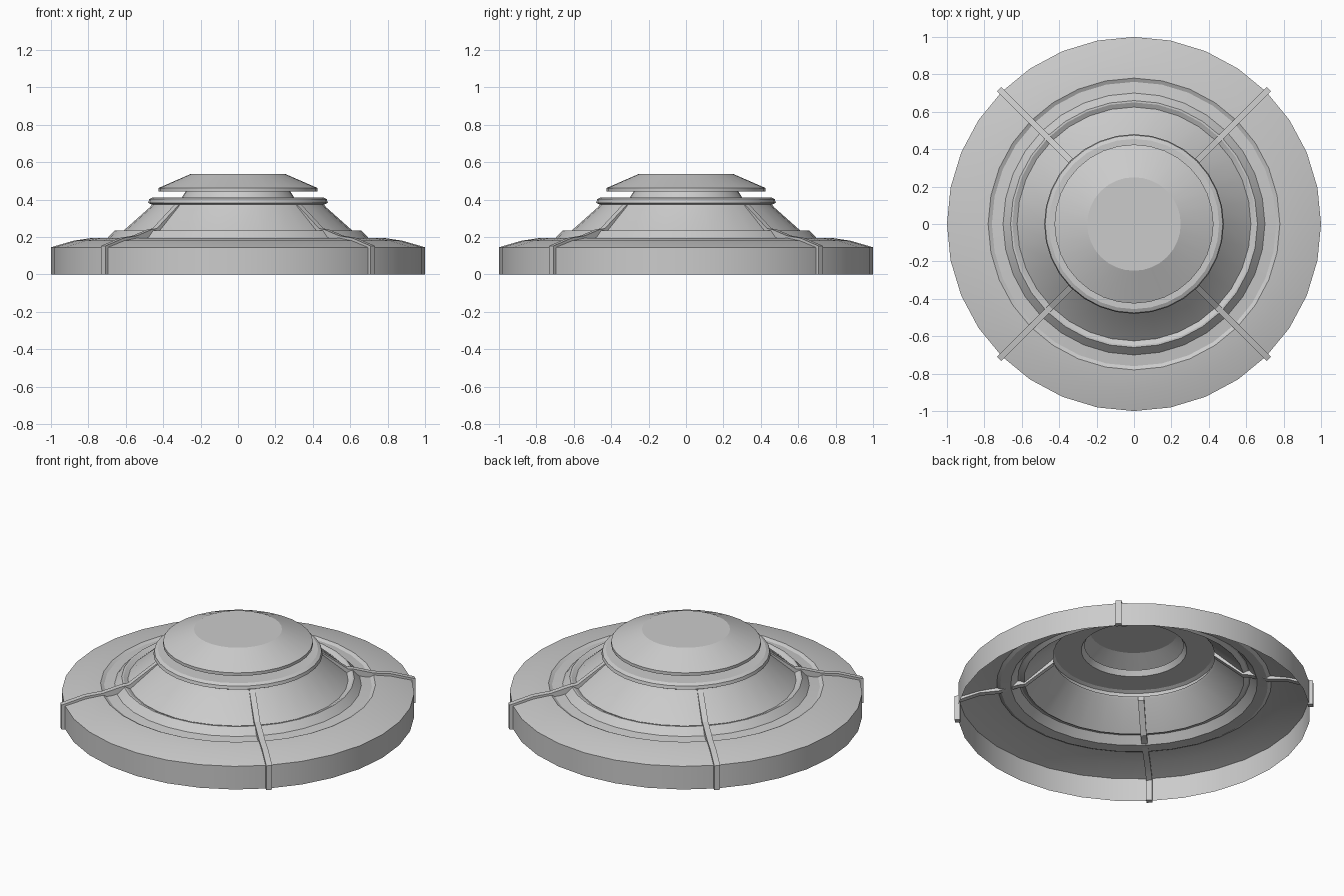
import bpy, bmesh, math

if "Cube" in bpy.data.objects:
    bpy.data.objects.remove(bpy.data.objects["Cube"])

SEG = 32

grey = bpy.data.materials.new("plain grey")
grey.diffuse_color = (0.6, 0.6, 0.6, 1)
grey.use_nodes = True
grey.node_tree.nodes["Principled BSDF"].inputs["Base Color"].default_value = grey.diffuse_color


def finish(name, bm, angle):
    bmesh.ops.remove_doubles(bm, verts=bm.verts, dist=1e-5)
    bmesh.ops.recalc_face_normals(bm, faces=bm.faces)
    me = bpy.data.meshes.new(name)
    bm.to_mesh(me)
    bm.free()
    me.materials.append(grey)
    ob = bpy.data.objects.new(name, me)
    bpy.context.collection.objects.link(ob)
    bpy.ops.object.select_all(action='DESELECT')
    ob.select_set(True)
    bpy.context.view_layer.objects.active = ob
    bpy.ops.object.shade_smooth_by_angle(angle=math.radians(angle))
    return ob


def lathe(name, profile):
    """Spin an (r, z) profile, outside to centre, about the z axis."""
    bm = bmesh.new()
    vs = [bm.verts.new((r, 0, z)) for r, z in profile]
    es = [bm.edges.new(p) for p in zip(vs, vs[1:])]
    bmesh.ops.spin(bm, geom=vs + es, axis=(0, 0, 1), cent=(0, 0, 0),
                   angle=2 * math.pi, steps=SEG, use_merge=True)
    ob = finish(name, bm, 20)
    me = ob.data
    # open shell: make the outside the front
    if sum(p.normal.z * p.area for p in me.polygons) < 0:
        me.flip_normals()
    return ob


# hollow body: outer rim, two raised rings, cone and collar
lathe("body_shell", [
    (1, 0), (1, .145), (.88, .18), (.78, .195), (.76, .185), (.70, .192),
    (.66, .235), (.65, .235), (.625, .222), (.47, .36), (.46, .373),
    (.48, .383), (.475, .402), (.455, .412), (.30, .412), (.28, .443)])

# top cap with flat underside around the neck
lathe("top_cap", [
    (.28, .443), (.425, .443), (.425, .462), (.25, .538), (0, .538)])

# four ribs over the body, running down the rim
RIB = [(.46, .375), (.63, .246), (.67, .240), (.78, .207),
       (.88, .195), (1.02, .152), (1.02, 0)]
INNER = [(.455, .345), (.62, .212), (.66, .208), (.77, .175),
         (.88, .168), (.99, .13), (.99, 0)]
HALF = .017
for i, name in enumerate(("back_right", "back_left", "front_left", "front_right")):
    a = math.radians(45 + 90 * i)
    c, s = math.cos(a), math.sin(a)
    bm = bmesh.new()
    rings = []
    for (r1, z1), (r0, z0) in zip(RIB, INNER):
        rings.append([bm.verts.new((r * c - w * s, r * s + w * c, z))
                      for r, z, w in ((r1, z1, -HALF), (r1, z1, HALF),
                                      (r0, z0, HALF), (r0, z0, -HALF))])
    for p, q in zip(rings, rings[1:]):
        for k in range(4):
            n = (k + 1) % 4
            bm.faces.new((p[k], p[n], q[n], q[k]))
    bm.faces.new(rings[0])
    bm.faces.new(rings[-1])
    finish("rib_" + name, bm, 20)
